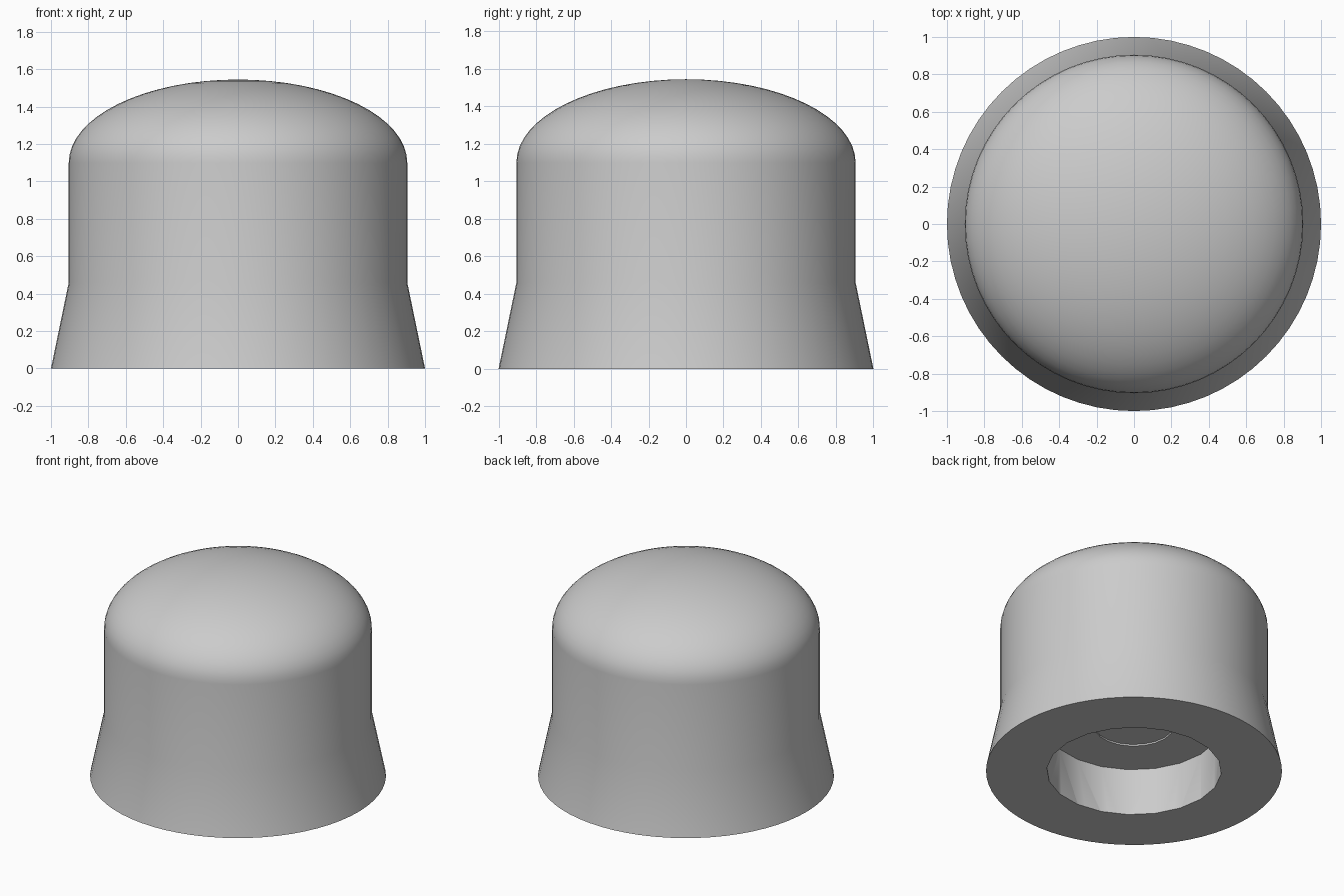
import bpy
import bmesh
from math import cos, sin, pi, radians

cube = bpy.data.objects.get("Cube")
if cube:
    bpy.data.objects.remove(cube, do_unlink=True)

grey = bpy.data.materials.new("plain grey")
grey.use_nodes = True
grey.diffuse_color = (0.6, 0.6, 0.6, 1)
grey.node_tree.nodes["Principled BSDF"].inputs["Base Color"].default_value = (0.6, 0.6, 0.6, 1)


def lathe(name, profile, sides):
    """Solid of revolution from (radius, height) points; ends lie on the axis."""
    bm = bmesh.new()
    verts = [bm.verts.new((r, 0, z)) for r, z in profile]
    edges = [bm.edges.new(pair) for pair in zip(verts, verts[1:])]
    bmesh.ops.spin(bm, geom=verts + edges, cent=(0, 0, 0), axis=(0, 0, 1),
                   angle=2 * pi, steps=sides, use_duplicate=False)
    bmesh.ops.remove_doubles(bm, verts=bm.verts, dist=0.0005)
    bmesh.ops.recalc_face_normals(bm, faces=bm.faces)
    mesh = bpy.data.meshes.new(name)
    bm.to_mesh(mesh)
    bm.free()
    mesh.materials.append(grey)
    obj = bpy.data.objects.new(name, mesh)
    bpy.context.collection.objects.link(obj)
    return obj


# Flared skirt, straight wall and elliptical dome
RADIUS, SHOULDER, RISE, STEPS = 0.905, 1.1, 0.445, 16
dome = [(RADIUS * cos(i / STEPS * pi / 2), SHOULDER + RISE * sin(i / STEPS * pi / 2))
        for i in range(STEPS)]
body = lathe("domed_cap", [(0, 0), (1, 0), (RADIUS, 0.46)] + dome
             + [(0, SHOULDER + RISE)], 64)

# Socket in the underside with a shallow round recess in its ceiling
socket = lathe("socket_cutter", [(0, -0.1), (0.59, -0.1), (0.59, 0.35),
                                 (0.27, 0.35), (0.27, 0.362), (0, 0.362)], 20)
socket.hide_render = True

cut = body.modifiers.new("socket", "BOOLEAN")
cut.operation = "DIFFERENCE"
cut.solver = "EXACT"
cut.object = socket

bpy.ops.object.select_all(action="DESELECT")
body.select_set(True)
bpy.context.view_layer.objects.active = body
bpy.ops.object.modifier_apply(modifier=cut.name)
bpy.data.objects.remove(socket, do_unlink=True)

# Smooth walls, crisp rims
bpy.ops.object.shade_smooth_by_angle(angle=radians(35))
